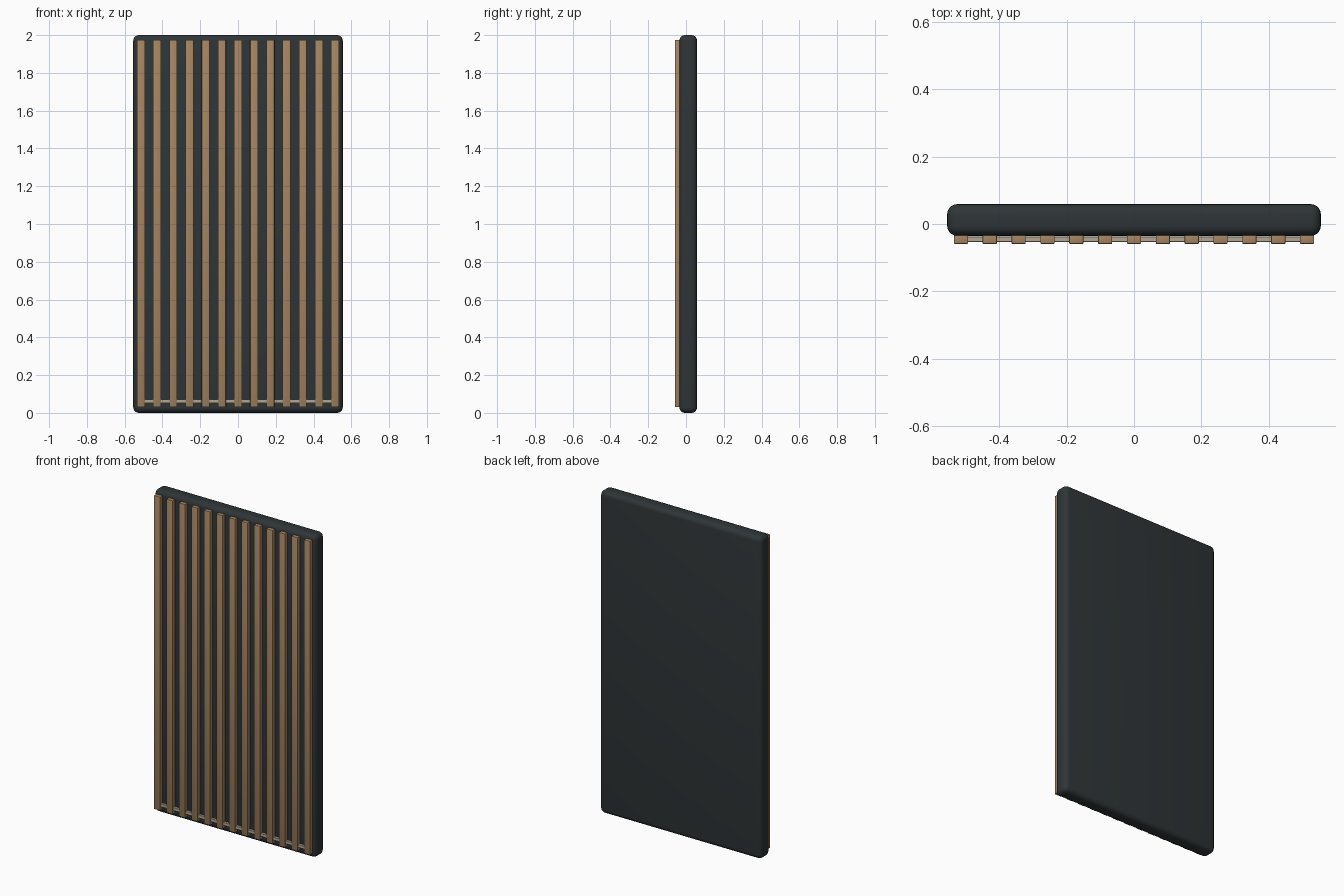
import bpy

if "Cube" in bpy.data.objects:
    bpy.data.objects.remove(bpy.data.objects["Cube"])


def material(name, rgb):
    m = bpy.data.materials.new(name)
    m.diffuse_color = (*rgb, 1)
    m.use_nodes = True
    m.node_tree.nodes["Principled BSDF"].inputs["Base Color"].default_value = m.diffuse_color
    return m


def box(name, lo, hi, mat, bevel, segments):
    # Box between two corners, with rounded edges
    bpy.ops.mesh.primitive_cube_add(
        size=1, location=[(a + b) / 2 for a, b in zip(lo, hi)])
    ob = bpy.context.object
    ob.name = name
    ob.scale = [b - a for a, b in zip(lo, hi)]
    bpy.ops.object.transform_apply(location=False, rotation=False, scale=True)
    ob.data.materials.append(mat)
    mod = ob.modifiers.new("rounding", 'BEVEL')
    mod.width = bevel
    mod.segments = segments
    bpy.ops.object.modifier_apply(modifier=mod.name)
    bpy.ops.object.shade_smooth_by_angle()
    return ob


dark = material("charcoal", (0.028, 0.035, 0.038))
wood = material("wood", (0.37, 0.23, 0.12))
pale = material("pale_strip", (0.45, 0.39, 0.29))

# Rounded backing panel
box("back_panel", (-0.555, -0.035, 0), (0.555, 0.059, 2), dark, 0.03, 5)

# Vertical wooden slats
COUNT, SPAN = 13, 1.028
for i in range(COUNT):
    x = -SPAN / 2 + SPAN * i / (COUNT - 1)
    box(f"slat_{i + 1}", (x - 0.021, -0.059, 0.03), (x + 0.021, -0.034, 1.975),
        wood, 0.002, 2)

# Light strip running behind the slat faces near the bottom
box("bottom_strip", (-0.51, -0.053, 0.052), (0.51, -0.037, 0.071), pale, 0.001, 1)
